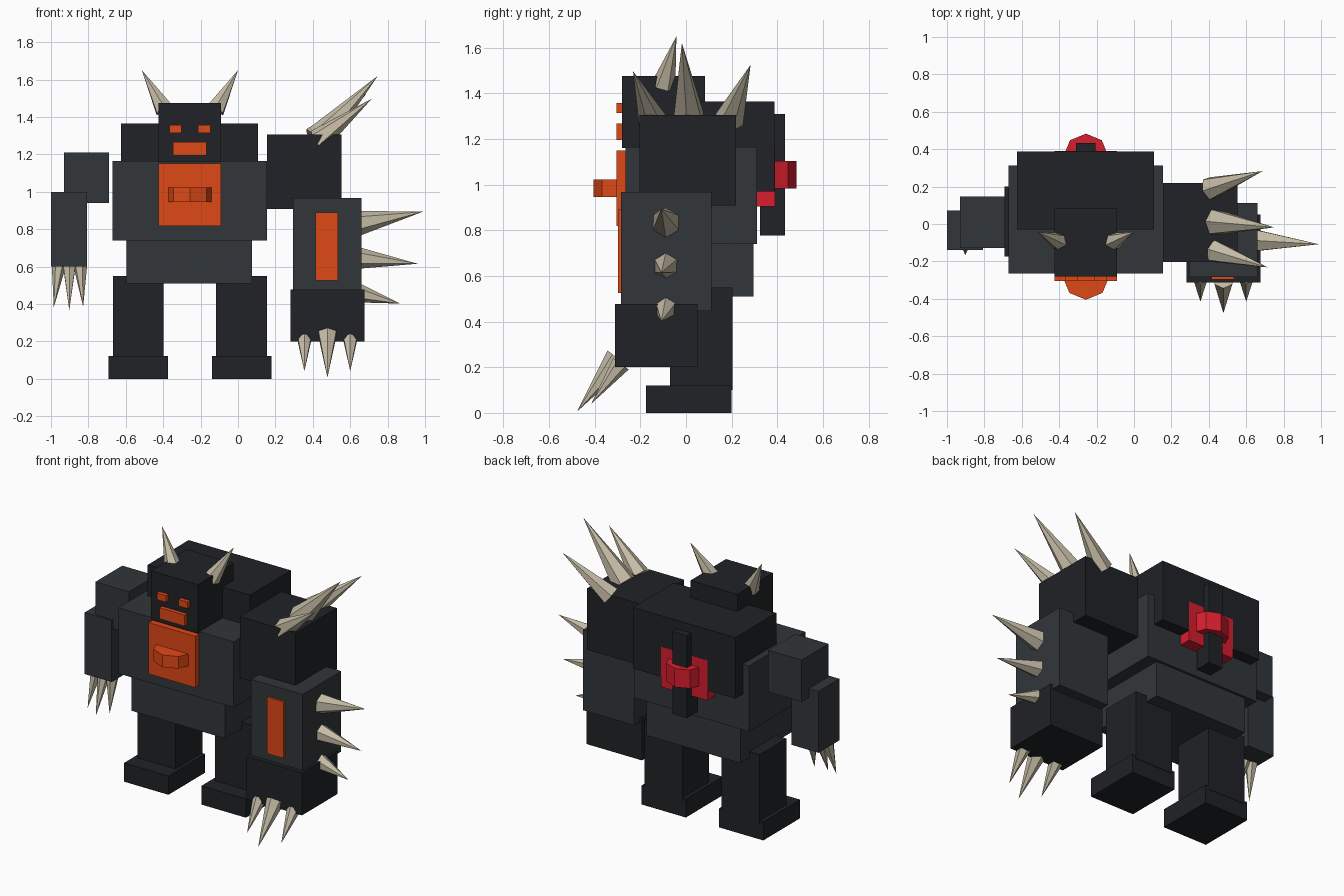
import bpy
from mathutils import Vector

if "Cube" in bpy.data.objects:
    bpy.data.objects.remove(bpy.data.objects["Cube"])


def material(name, rgb):
    m = bpy.data.materials.new(name)
    m.diffuse_color = (*rgb, 1)
    m.use_nodes = True
    m.node_tree.nodes["Principled BSDF"].inputs["Base Color"].default_value = m.diffuse_color
    return m


BLACK = material("black", (0.014, 0.016, 0.019))
SLATE = material("slate", (0.032, 0.037, 0.042))
ORANGE = material("orange", (0.74, 0.065, 0.008))
RED = material("red", (0.68, 0.013, 0.028))
BONE = material("bone", (0.56, 0.50, 0.38))


def finish(name, mat):
    ob = bpy.context.object
    ob.name = name
    ob.data.materials.append(mat)
    return ob


def box(name, mat, x, y, z):
    """Box from its (min, max) range on each axis."""
    bpy.ops.mesh.primitive_cube_add(size=1, location=[(a + b) / 2 for a, b in (x, y, z)])
    bpy.context.object.scale = [b - a for a, b in (x, y, z)]
    bpy.ops.object.transform_apply(location=False, rotation=False)
    return finish(name, mat)


def spike(name, base, tip, radius):
    """Six-sided spike pointing from base to tip."""
    base, tip = Vector(base), Vector(tip)
    d = tip - base
    bpy.ops.mesh.primitive_cone_add(vertices=6, radius1=radius, radius2=0, depth=d.length,
                                    location=(base + tip) / 2,
                                    rotation=d.to_track_quat('Z', 'Y').to_euler())
    return finish(name, BONE)


def drum(name, mat, centre, radius, height):
    bpy.ops.mesh.primitive_cylinder_add(vertices=8, radius=radius, depth=height, location=centre)
    return finish(name, mat)


# Body
MID = -0.257
box("chest", SLATE, (-0.67, 0.155), (-0.265, 0.312), (0.74, 1.165))
box("waist", SLATE, (-0.595, 0.075), (-0.24, 0.295), (0.51, 0.745))
box("upper_back", BLACK, (-0.625, 0.107), (-0.03, 0.388), (0.97, 1.365))
box("chest_plate", ORANGE, (-0.425, -0.092), (-0.305, -0.25), (0.818, 1.15))
drum("chest_knob", ORANGE, (MID, -0.28, 0.984), 0.125, 0.078)

# Back mechanism
box("back_plate", RED, (-0.425, -0.092), (0.30, 0.389), (0.905, 1.165))
drum("back_collar", RED, (MID, 0.363, 1.043), 0.12, 0.12)
box("back_rod", BLACK, (-0.31, -0.205), (0.325, 0.433), (0.777, 1.31))

# Head, face and horns
box("head", BLACK, (-0.425, -0.09), (-0.28, 0.083), (1.16, 1.475))
box("mouth", ORANGE, (-0.348, -0.168), (-0.305, -0.27), (1.195, 1.267))
for side, s in (("left", -1), ("right", 1)):
    ex = MID + s * 0.077
    box(side + "_eye", ORANGE, (ex - 0.033, ex + 0.033), (-0.305, -0.27), (1.314, 1.357))
    spike(side + "_horn", (MID + s * 0.137, -0.098, 1.437), (MID + s * 0.257, -0.042, 1.65), 0.053)

# Legs and feet
for side, s in (("left", -1), ("right", 1)):
    lx, fx = MID + s * 0.276, MID + s * 0.277
    box(side + "_leg", BLACK, (lx - 0.136, lx + 0.136), (-0.07, 0.203), (0.1, 0.55))
    box(side + "_foot", BLACK, (fx - 0.159, fx + 0.159), (-0.175, 0.2), (0, 0.121))

# Large arm
box("large_shoulder", BLACK, (0.155, 0.553), (-0.203, 0.22), (0.908, 1.305))
box("large_forearm", SLATE, (0.293, 0.66), (-0.284, 0.112), (0.447, 0.967))
box("large_hand", BLACK, (0.28, 0.676), (-0.312, 0.05), (0.2, 0.476))
box("forearm_plate", ORANGE, (0.415, 0.535), (-0.297, -0.27), (0.525, 0.89))
spike("shoulder_spike_back", (0.405, 0.19, 1.285), (0.688, 0.283, 1.525), 0.065)
spike("shoulder_spike_middle", (0.435, 0.01, 1.29), (0.748, -0.018, 1.62), 0.075)
spike("shoulder_spike_front", (0.43, -0.145, 1.275), (0.715, -0.232, 1.497), 0.065)
for i, (z, tx, tz, r) in enumerate([(0.833, 0.988, 0.893, 0.066), (0.645, 0.96, 0.615, 0.057),
                                    (0.457, 0.866, 0.402, 0.05)]):
    spike(f"forearm_spike_{i + 1}", (0.648, -0.088, z), (tx, -0.108, tz), r)
spike("large_claw_middle", (0.478, -0.30, 0.24), (0.478, -0.477, 0.006), 0.055)
for side, x in (("inner", 0.355), ("outer", 0.60)):
    spike("large_claw_" + side, (x, -0.285, 0.215), (x, -0.415, 0.04), 0.042)

# Small arm
box("small_upper_arm", SLATE, (-0.931, -0.691), (-0.127, 0.147), (0.94, 1.21))
box("small_forearm", SLATE, (-1.0, -0.806), (-0.139, 0.073), (0.6, 0.998))
for i, (bx, tx, ty, tz) in enumerate([(-0.958, -0.985, -0.13, 0.382), (-0.902, -0.902, -0.165, 0.365),
                                      (-0.843, -0.828, -0.13, 0.385)]):
    spike(f"small_claw_{i + 1}", (bx, -0.08, 0.605), (tx, ty, tz), 0.038)
